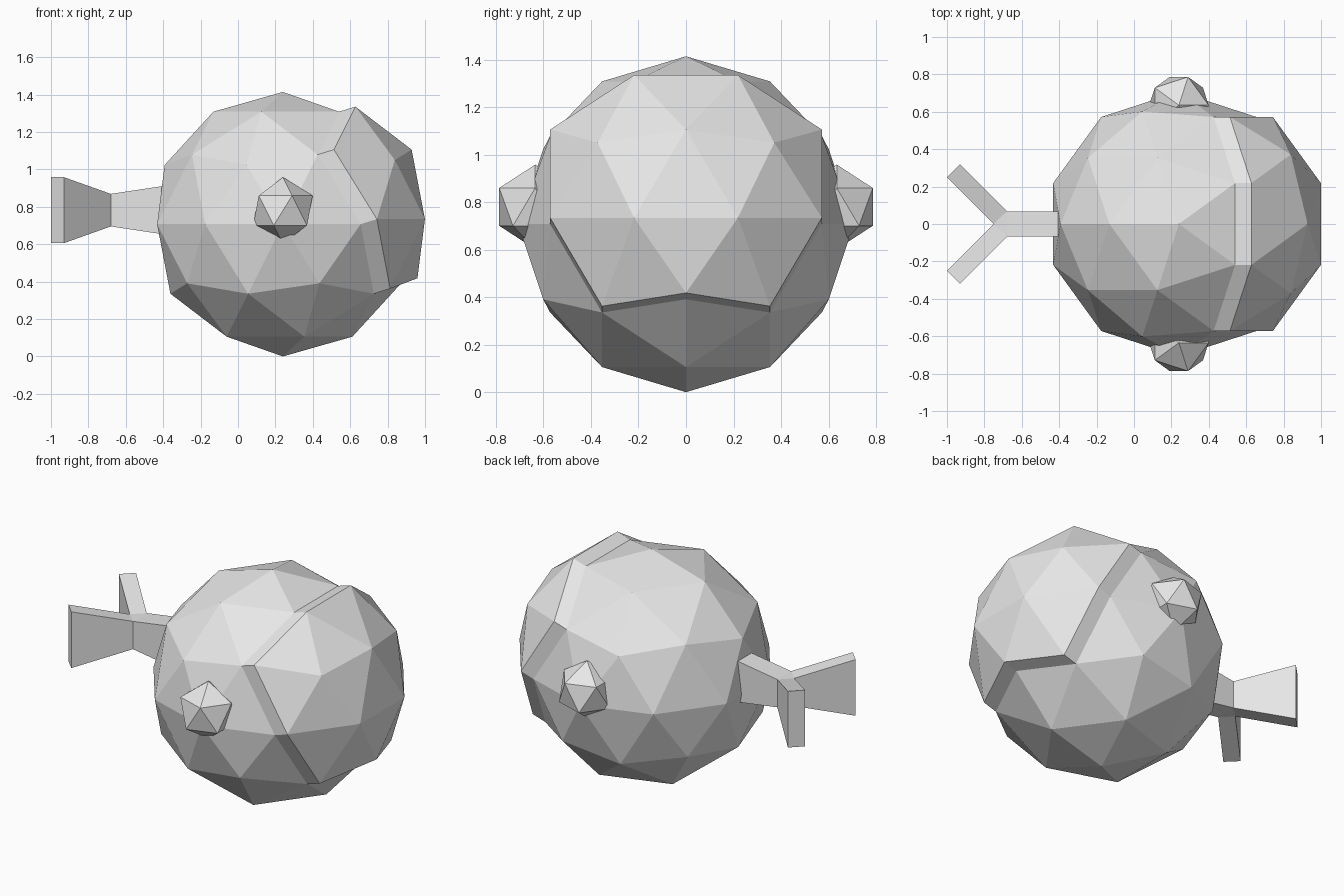
import bpy, bmesh, math
from mathutils import Matrix, Vector

if "Cube" in bpy.data.objects:
    bpy.data.objects.remove(bpy.data.objects["Cube"])

grey = bpy.data.materials.new("plain_grey")
grey.diffuse_color = (0.8, 0.8, 0.8, 1)
grey.use_nodes = True
grey.node_tree.nodes["Principled BSDF"].inputs["Base Color"].default_value = grey.diffuse_color

R = 0.707          # body radius
CX = 0.24          # body centre along x


def finish(name, bm, location=(0, 0, 0)):
    bmesh.ops.recalc_face_normals(bm, faces=bm.faces)
    mesh = bpy.data.meshes.new(name)
    bm.to_mesh(mesh)
    bm.free()
    mesh.materials.append(grey)
    obj = bpy.data.objects.new(name, mesh)
    obj.location = location
    bpy.context.collection.objects.link(obj)
    return obj


# Body: faceted ball with a raised face plate on the +x side
bm = bmesh.new()
bmesh.ops.create_icosphere(bm, subdivisions=2, radius=R,
                           matrix=Matrix.Rotation(math.pi, 4, 'Z'))
plate = [f for f in bm.faces
         if all(v.co.x + 0.3 * v.co.z > 0.35 * R for v in f.verts)]
raised = bmesh.ops.extrude_face_region(bm, geom=plate)
moved = [g for g in raised["geom"] if isinstance(g, bmesh.types.BMVert)]
bmesh.ops.translate(bm, verts=moved, vec=Vector((0.087, 0, 0.027)))
old = [f for f in plate if f.is_valid]
if old:
    bmesh.ops.delete(bm, geom=old, context='FACES')
finish("body", bm, (CX, 0, R))

# Side knobs: small faceted balls half sunk into the body
for side, label in ((-1, "front_knob"), (1, "back_knob")):
    bm = bmesh.new()
    bmesh.ops.create_icosphere(bm, subdivisions=1, radius=0.178)
    finish(label, bm, (CX, side * 0.635, 0.78))

# Forked tail: plan outline as (x, y, half height), flaring at both ends
outline = [(-0.38, -0.068, 0.132), (-0.38, 0.068, 0.132),
           (-0.68, 0.068, 0.087), (-0.93, 0.32, 0.176),
           (-1.0, 0.25, 0.176), (-0.75, 0, 0.087),
           (-1.0, -0.25, 0.176), (-0.93, -0.32, 0.176),
           (-0.68, -0.068, 0.087)]
TAIL_Z = 0.782
bm = bmesh.new()
top = [bm.verts.new((x, y, TAIL_Z + h)) for x, y, h in outline]
low = [bm.verts.new((x, y, TAIL_Z - h)) for x, y, h in outline]
# Stem, hub and two fork arms, above and below
for patch in ((0, 1, 2, 8), (2, 5, 8), (2, 3, 4, 5), (5, 6, 7, 8)):
    bm.faces.new([top[i] for i in patch])
    bm.faces.new([low[i] for i in reversed(patch)])
n = len(outline)
for i in range(n):
    j = (i + 1) % n
    bm.faces.new((top[i], low[i], low[j], top[j]))
finish("forked_tail", bm)
